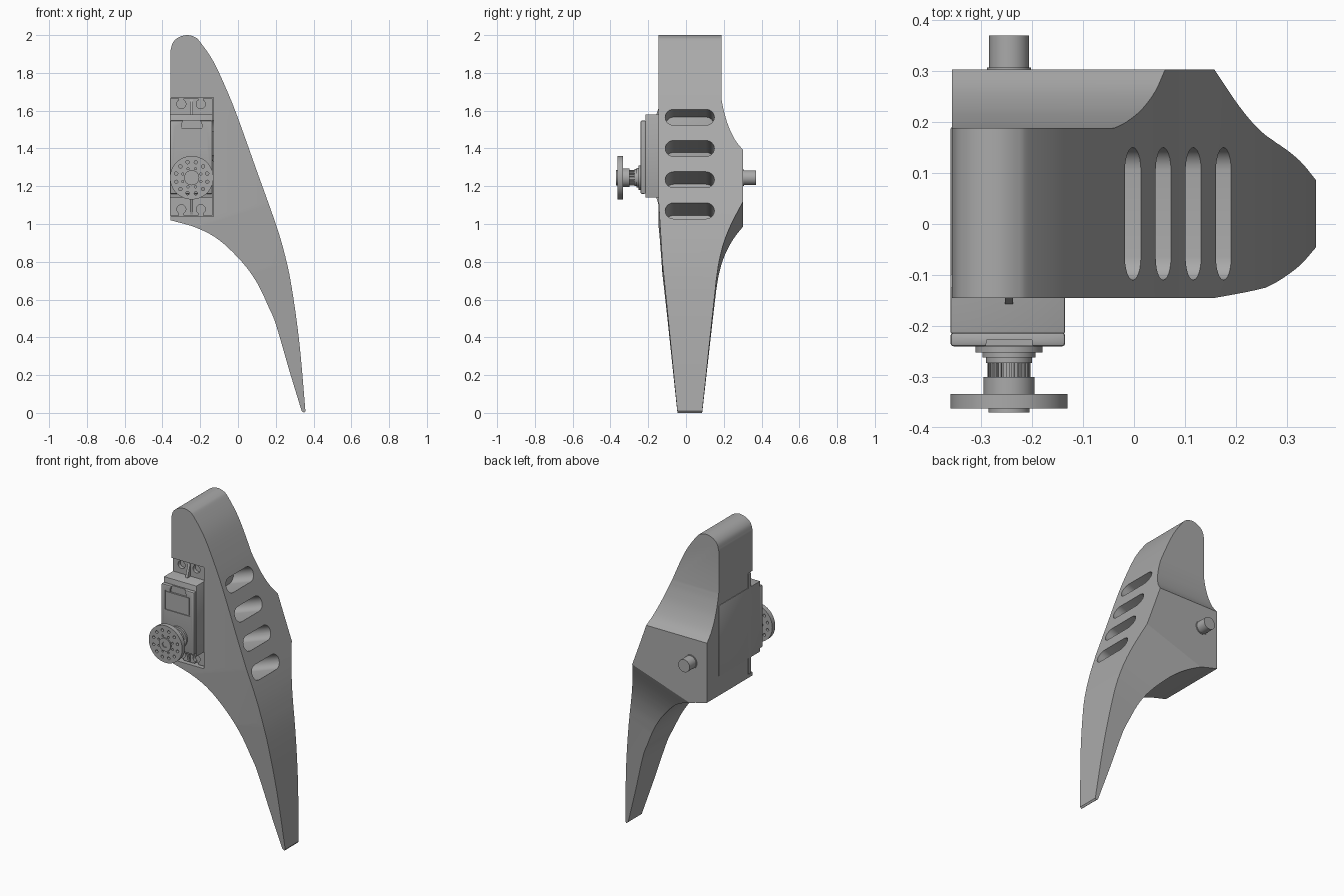
import bpy, bmesh, math
from mathutils import Vector

cube = bpy.data.objects.get("Cube")
if cube:
    bpy.data.objects.remove(cube, do_unlink=True)

grey = bpy.data.materials.new("plain grey")
grey.use_nodes = True
grey.diffuse_color = (0.4, 0.4, 0.4, 1)
grey.node_tree.nodes["Principled BSDF"].inputs["Base Color"].default_value = (0.4, 0.4, 0.4, 1)


def finish(name, bm):
    bmesh.ops.recalc_face_normals(bm, faces=bm.faces)
    mesh = bpy.data.meshes.new(name)
    bm.to_mesh(mesh)
    bm.free()
    mesh.materials.append(grey)
    ob = bpy.data.objects.new(name, mesh)
    bpy.context.collection.objects.link(ob)
    return ob


def prism(name, pts, a, b, place):
    """Extrude a 2D outline from depth a to b; place maps (u, v, depth) to 3D."""
    bm = bmesh.new()
    rings = [[bm.verts.new(place(*p, d)) for p in pts] for d in (a, b)]
    bm.faces.new(rings[0])
    bm.faces.new(rings[1][::-1])
    n = len(pts)
    for i in range(n):
        j = (i + 1) % n
        bm.faces.new((rings[0][i], rings[0][j], rings[1][j], rings[1][i]))
    return finish(name, bm)


def along_y(u, v, d):
    return Vector((u, d, v))


def circle(x, z, r, n=32):
    return [(x + r * math.cos(2 * math.pi * i / n), z + r * math.sin(2 * math.pi * i / n)) for i in range(n)]


def disc(name, r, a, b, x=None, z=None, n=48):
    return prism(name, circle(AX if x is None else x, AZ if z is None else z, r, n), a, b, along_y)


def box(name, x, y, z, bevel=0):
    ob = prism(name, [(x[0], z[0]), (x[1], z[0]), (x[1], z[1]), (x[0], z[1])], y[0], y[1], along_y)
    if bevel:
        m = ob.modifiers.new("edge", 'BEVEL')
        m.width, m.segments = bevel, 2
        bake(ob)
    return ob


def bake(ob):
    dg = bpy.context.evaluated_depsgraph_get()
    mesh = bpy.data.meshes.new_from_object(ob.evaluated_get(dg))
    ob.modifiers.clear()
    ob.data = mesh


def boolean(ob, tools, op='DIFFERENCE'):
    for t in tools:
        m = ob.modifiers.new("cut", 'BOOLEAN')
        m.operation, m.object, m.solver = op, t, 'EXACT'
    bake(ob)
    for t in tools:
        bpy.data.objects.remove(t, do_unlink=True)


def spline(pts, steps=5):
    """Smooth open curve through the points."""
    p = [Vector(q) for q in pts]
    p = [2 * p[0] - p[1]] + p + [2 * p[-1] - p[-2]]
    out = []
    for a, b, c, d in zip(p, p[1:], p[2:], p[3:]):
        for k in range(steps):
            t = k / steps
            out.append(tuple(0.5 * (2 * b + (c - a) * t + (2 * a - 5 * b + 4 * c - d) * t * t
                                    + (3 * b - a - 3 * c + d) * t ** 3)))
    return out + [tuple(p[-2])]


AX, AZ = -0.245, 1.245      # servo axis
LEFT = -0.357

# Leg: front silhouette intersected with the side silhouette
outer = spline([(LEFT, 1.92), (-0.345, 1.96), (-0.315, 1.988), (-0.27, 2), (-0.23, 1.99), (-0.2, 1.963),
                (-0.13, 1.86), (-0.06, 1.71), (0, 1.56), (0.1, 1.28), (0.2, 1), (0.25, 0.83),
                (0.285, 0.66), (0.325, 0.37), (0.357, 0.01)])
inner = spline([(0.337, 0.01), (0.27, 0.23), (0.2, 0.47), (0.16, 0.565), (0.1, 0.69),
                (0.02, 0.8), (-0.1, 0.915), (-0.22, 0.98), (LEFT, 1.02)])
leg = prism("leg", outer + [(0.35, 0)] + inner, -0.6, 0.6, along_y)

SLOPE = 0.34                # lower taper follows a tilted line
upper = [(0.188, 2.2)] + spline([(0.188, 1.66), (0.2, 1.6), (0.224, 1.52), (0.26, 1.445), (0.303, 1.39)])
lower = spline([(0.303, 1.12), (0.24, 0.985), (0.2, 0.874), (0.175, 0.766), (0.16, 0.66)])
lower += [(0.051, -0.4), (-0.013, -0.4), (-0.125, 0.764), (-0.145, 1.12)]
tilted = set(lower)


def along_x(u, v, d):
    return Vector((d, u, v + (SLOPE * (d - 0.155) if (u, v) in tilted else 0)))


side = prism("side_shape", upper + lower + [(-0.145, 2.2)], -0.6, 0.6, along_x)
boolean(leg, [side], 'INTERSECT')

# Rounded slots, cut square to the outer edge
tilt = math.radians(19.5)
normal = Vector((math.cos(tilt), 0, math.sin(tilt)))
rise = Vector((-math.sin(tilt), 0, math.cos(tilt)))
R = 0.045
stadium = []
for centre, start in ((0.065 + 0.04, -90), (-0.065, 90)):
    for i in range(13):
        a = math.radians(start + 15 * i)
        stadium.append((centre + R * math.cos(a), R * math.sin(a)))
cutters = []
for x, z in ((-0.003, 1.565), (0.058, 1.4), (0.118, 1.235), (0.176, 1.07)):
    base = Vector((x, 0, z))
    cutters.append(prism("slot_cutter", stadium, -0.2, 0.08,
                         lambda u, v, d: base + Vector((0, u, 0)) + rise * v + normal * d))
# Recess for the servo flange
cutters.append(box("recess_cutter", (-0.5, -0.131), (-0.5, -0.1), (1.04, 1.67)))
boolean(leg, cutters)

# Servo case and cap
SX = (-0.36, -0.135)
box("servo_case", SX, (-0.215, 0.19), (1.14, 1.58), 0.004)
cap = box("servo_cap", SX, (-0.24, -0.213), (1.16, 1.547), 0.006)
boolean(cap, [disc("notch_cutter", 0.055, -0.3, -0.228, z=1.515),
              box("label_cutter", (-0.335, -0.162), (-0.3, -0.235), (1.393, 1.512))])
box("label_plate", (-0.328, -0.169), (-0.239, -0.226), (1.4, 1.505))

# Flange with open screw notches and a rib at each end
flange = box("servo_flange", SX, (-0.126, -0.098), (1.045, 1.665))
holes = []
for x in (-0.3, -0.197):
    for z, edge in ((1.635, 1.7), (1.078, 1.0)):
        holes.append(disc("hole_cutter", 0.024, -0.2, -0.104, x, z))
        holes.append(box("gap_cutter", (x - 0.012, x + 0.012), (-0.2, -0.104), sorted((z, edge))))
boolean(flange, holes)
for name, z0, z1 in (("upper_rib", 1.57, 1.66), ("lower_rib", 1.15, 1.05)):
    prism(name, [(-0.12, z0), (-0.16, z0), (-0.13, z1), (-0.12, z1)], AX - 0.008, AX + 0.008,
          lambda u, v, d: Vector((d, u, v)))

# Output shaft, stepped
for name, r, a, b in (("gear_boss", 0.066, -0.252, -0.236), ("boss_step", 0.052, -0.262, -0.25),
                      ("boss_ring", 0.045, -0.273, -0.26), ("horn_hub", 0.05, -0.336, -0.3)):
    disc(name, r, a, b)
teeth = [(AX + r * math.cos(t), AZ + r * math.sin(t)) for i in range(24)
         for r, o in ((0.036, 0), (0.036, 0.5), (0.042, 0.5), (0.042, 1))
         for t in [(i + o) * math.pi / 12]]
prism("shaft_spline", teeth, -0.302, -0.27, along_y)

# Horn disc with rings of holes and a centre screw
horn = disc("horn_disc", 0.115, -0.362, -0.333, n=64)
drills = []
for count, ring, r in ((12, 0.085, 0.009), (8, 0.052, 0.006)):
    for i in range(count):
        a = 2 * math.pi * (i + 0.5) / count
        drills.append(disc("drill", r, -0.5, -0.2 if count == 12 else -0.35,
                           AX + ring * math.cos(a), AZ + ring * math.sin(a), 12))
boolean(horn, drills)
screw = disc("horn_screw", 0.04, -0.37, -0.36)
boolean(screw, [disc("socket_cutter", 0.018, -0.5, -0.364, n=6)])

# Rear pivot peg
disc("pivot_peg", 0.039, 0.29, 0.37)
disc("peg_collar", 0.043, 0.29, 0.307)

# Smooth shading with sharp edges kept
bpy.ops.object.select_all(action='DESELECT')
for ob in bpy.context.collection.objects:
    if ob.type == 'MESH' and grey.name in ob.data.materials:
        ob.select_set(True)
        bpy.context.view_layer.objects.active = ob
bpy.ops.object.shade_smooth_by_angle(angle=math.radians(25))
